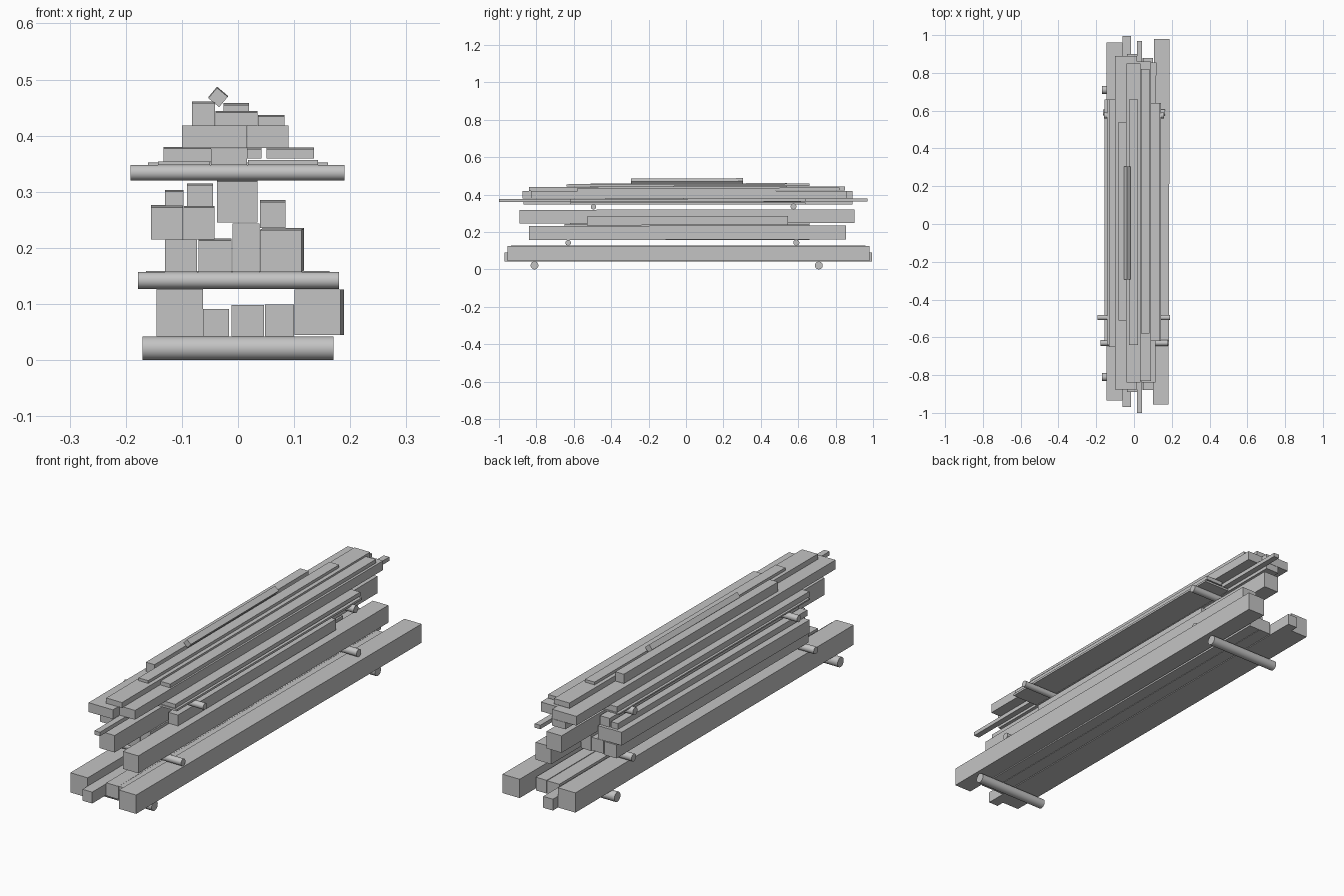
import bpy
import math
from mathutils import Matrix

if "Cube" in bpy.data.objects:
    bpy.data.objects.remove(bpy.data.objects["Cube"], do_unlink=True)

grey = bpy.data.materials.new("weathered grey")
grey.use_nodes = True
grey.diffuse_color = (0.55, 0.55, 0.55, 1)
grey.node_tree.nodes["Principled BSDF"].inputs["Base Color"].default_value = (0.55, 0.55, 0.55, 1)


def beam(name, left, right, bottom, top, front, back, drift=0.0, rise=0.0, roll=0.0):
    """Sawn timber along y; drift and rise move its back end sideways and up."""
    bpy.ops.mesh.primitive_cube_add(size=1)
    obj = bpy.context.object
    obj.name = obj.data.name = name
    obj.data.materials.append(grey)
    length = back - front
    shape = Matrix.Diagonal((right - left, length, top - bottom, 1))
    skew = Matrix.Identity(4)
    skew[0][1] = drift / length
    skew[2][1] = rise / length
    place = Matrix.Translation(((left + right + drift) / 2, (front + back) / 2,
                                (bottom + top + rise) / 2))
    obj.data.transform(place @ skew @ Matrix.Rotation(math.radians(roll), 4, "Y") @ shape)
    return obj


def bearer(name, left, right, y, z, radius):
    """Round pole along x that carries the layer above."""
    bpy.ops.mesh.primitive_cylinder_add(vertices=24, radius=radius, depth=right - left)
    obj = bpy.context.object
    obj.name = obj.data.name = name
    obj.data.materials.append(grey)
    obj.data.transform(Matrix.Translation(((left + right) / 2, y, z))
                       @ Matrix.Rotation(math.pi / 2, 4, "Y"))
    bpy.ops.object.shade_smooth_by_angle(angle=math.radians(40))


# Round bearers between the layers
bearer("ground_bearer_front", -0.17, 0.17, -0.81, 0.021, 0.021)
bearer("ground_bearer_back", -0.17, 0.17, 0.71, 0.021, 0.021)
bearer("middle_bearer_front", -0.178, 0.18, -0.63, 0.142, 0.015)
bearer("middle_bearer_back", -0.164, 0.163, 0.59, 0.143, 0.016)
bearer("upper_bearer_front", -0.192, 0.19, -0.495, 0.334, 0.014)
bearer("upper_bearer_back", -0.16, 0.16, 0.575, 0.336, 0.016)

# Bottom layer: heavy timbers
floor = 0.042
beam("bottom_right_timber", -0.145, -0.062, floor, 0.127, -0.935, 0.96)
beam("bottom_slim_timber", -0.062, -0.016, floor, 0.091, -0.97, 0.995)
beam("bottom_centre_timber", -0.012, 0.046, floor, 0.098, -0.88, 0.88)
beam("bottom_inner_timber", 0.048, 0.1, floor, 0.099, -0.88, 0.88)
beam("bottom_left_timber", 0.101, 0.183, 0.045, 0.126, -0.955, 0.98, drift=0.006)

# Middle layer: first course
floor = 0.157
beam("middle_right_timber", -0.13, -0.073, floor, 0.215, -0.65, 0.66)
beam("middle_inner_timber", -0.07, -0.012, floor, 0.213, -0.65, 0.66, rise=0.004)
beam("middle_centre_low_timber", -0.01, 0.038, floor, 0.193, -0.65, 0.66)
beam("middle_centre_high_timber", -0.01, 0.038, 0.193, 0.243, -0.65, 0.66)
beam("middle_left_timber", 0.039, 0.113, floor, 0.232, -0.84, 0.855, drift=0.005, rise=0.003)

# Middle layer: upper courses
floor = 0.215
beam("second_right_timber", -0.155, -0.098, floor, 0.272, -0.62, 0.66, rise=0.004)
beam("second_inner_timber", -0.097, -0.042, floor, 0.272, -0.62, 0.66, rise=0.003)
beam("second_centre_timber", -0.037, 0.035, 0.245, 0.318, -0.89, 0.9, rise=0.003)
beam("second_left_timber", 0.039, 0.085, 0.235, 0.282, -0.53, 0.545, rise=0.003)
beam("third_right_batten", -0.13, -0.097, 0.275, 0.3, -0.64, 0.65, rise=0.003)
beam("third_inner_batten", -0.091, -0.045, 0.274, 0.312, -0.64, 0.65, rise=0.003)

# Top layer: planks on the bearers
floor = 0.348
beam("thin_right_plank", -0.143, -0.05, floor, 0.354, -0.64, 0.66)
beam("thin_left_plank", 0.018, 0.143, floor, 0.357, -0.62, 0.64)
beam("top_right_plank", -0.133, -0.048, 0.353, 0.377, -0.65, 0.66, rise=0.003)
beam("top_centre_plank", -0.048, 0.016, floor, 0.377, -0.87, 0.89)
beam("long_thin_batten", 0.016, 0.042, 0.359, 0.376, -1.0, 0.97, rise=0.003)
beam("top_left_plank", 0.051, 0.135, 0.359, 0.376, -0.62, 0.64, rise=0.003)

# Top layer: narrowing crown
floor = 0.418
beam("crown_right_timber", -0.1, 0.016, 0.378, floor, -0.875, 0.89)
beam("crown_left_timber", 0.017, 0.09, 0.378, floor, -0.83, 0.86)
beam("crown_square_batten", -0.082, -0.041, floor, 0.458, -0.51, 0.54, rise=0.003)
beam("crown_centre_plank", -0.04, 0.035, floor, 0.441, -0.84, 0.85, rise=0.003)
beam("crown_cap_plank", -0.026, 0.02, 0.443, 0.455, -0.64, 0.66, rise=0.003)
beam("crown_left_plank", 0.036, 0.083, floor, 0.434, -0.58, 0.82, rise=0.003)
beam("tilted_top_batten", -0.048, -0.023, 0.456, 0.48, -0.295, 0.305, rise=0.002, roll=40)
